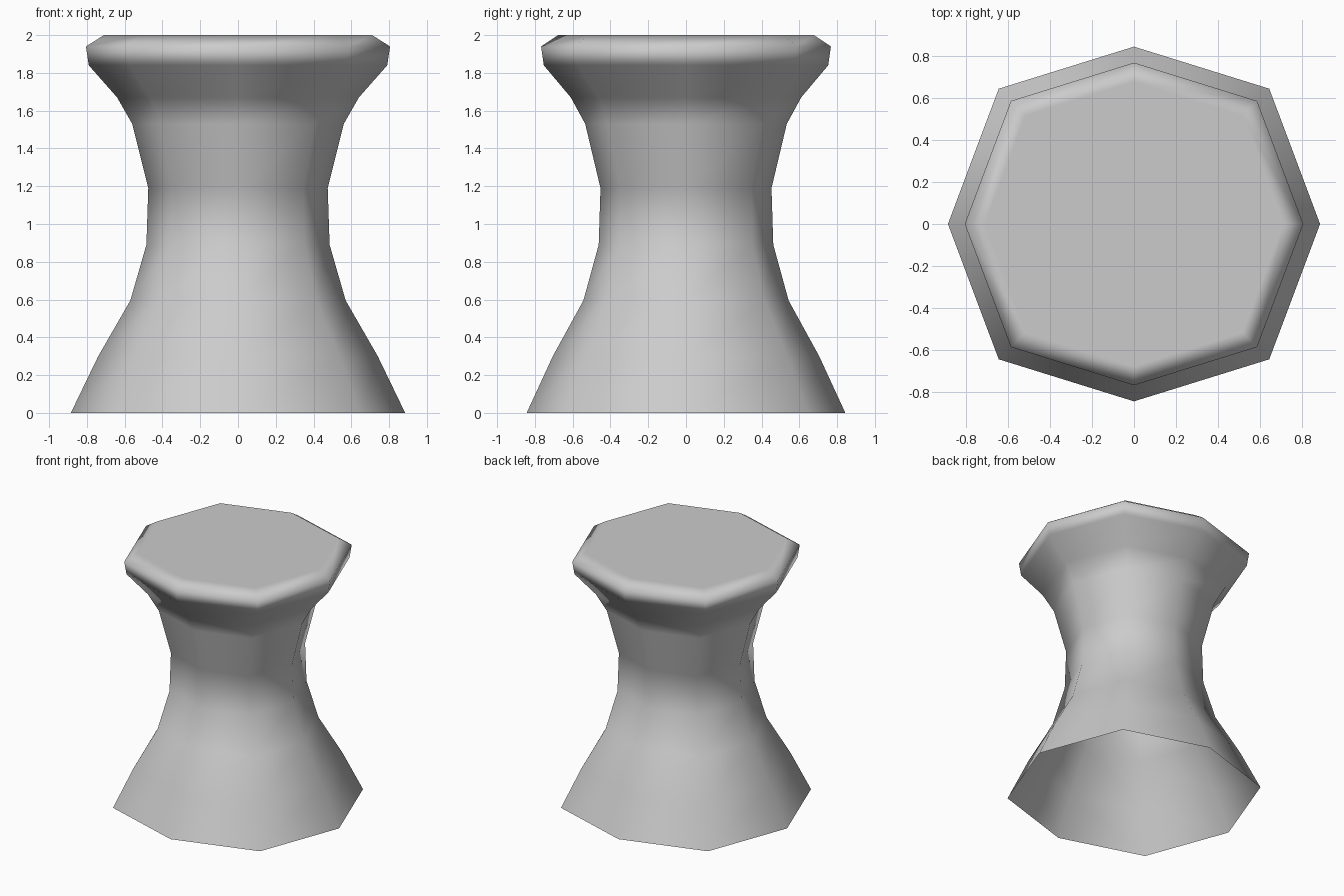
import bpy, bmesh

if "Cube" in bpy.data.objects:
    bpy.data.objects.remove(bpy.data.objects["Cube"])

# Silhouette of the stool: (radius, height)
PROFILE = [(0.885, 0.0), (0.74, 0.30), (0.57, 0.595), (0.485, 0.89),
           (0.475, 1.19), (0.56, 1.53), (0.64, 1.67), (0.79, 1.84),
           (0.805, 1.94), (0.71, 2.0)]

# Slightly squarish octagon cross-section, unit size
X, Y, D = 1.0, 0.953, 0.727
SECTION = [(X, 0), (D, D), (0, Y), (-D, D), (-X, 0), (-D, -D), (0, -Y), (D, -D)]

bm = bmesh.new()
rings = [[bm.verts.new((x * r, y * r, z)) for x, y in SECTION] for r, z in PROFILE]

# Walls, open underneath
n = len(SECTION)
for low, high in zip(rings, rings[1:]):
    for i in range(n):
        j = (i + 1) % n
        bm.faces.new((low[i], low[j], high[j], high[i]))

# Flat seat top
bm.faces.new(rings[-1])

for f in bm.faces:
    f.smooth = True
mesh = bpy.data.meshes.new("stool")
bm.to_mesh(mesh)
bm.free()
stool = bpy.data.objects.new("stool", mesh)
bpy.context.collection.objects.link(stool)

# Keep the seat flat while the rim stays smooth
weighted = stool.modifiers.new("flat_seat_shading", 'WEIGHTED_NORMAL')
weighted.weight = 100
